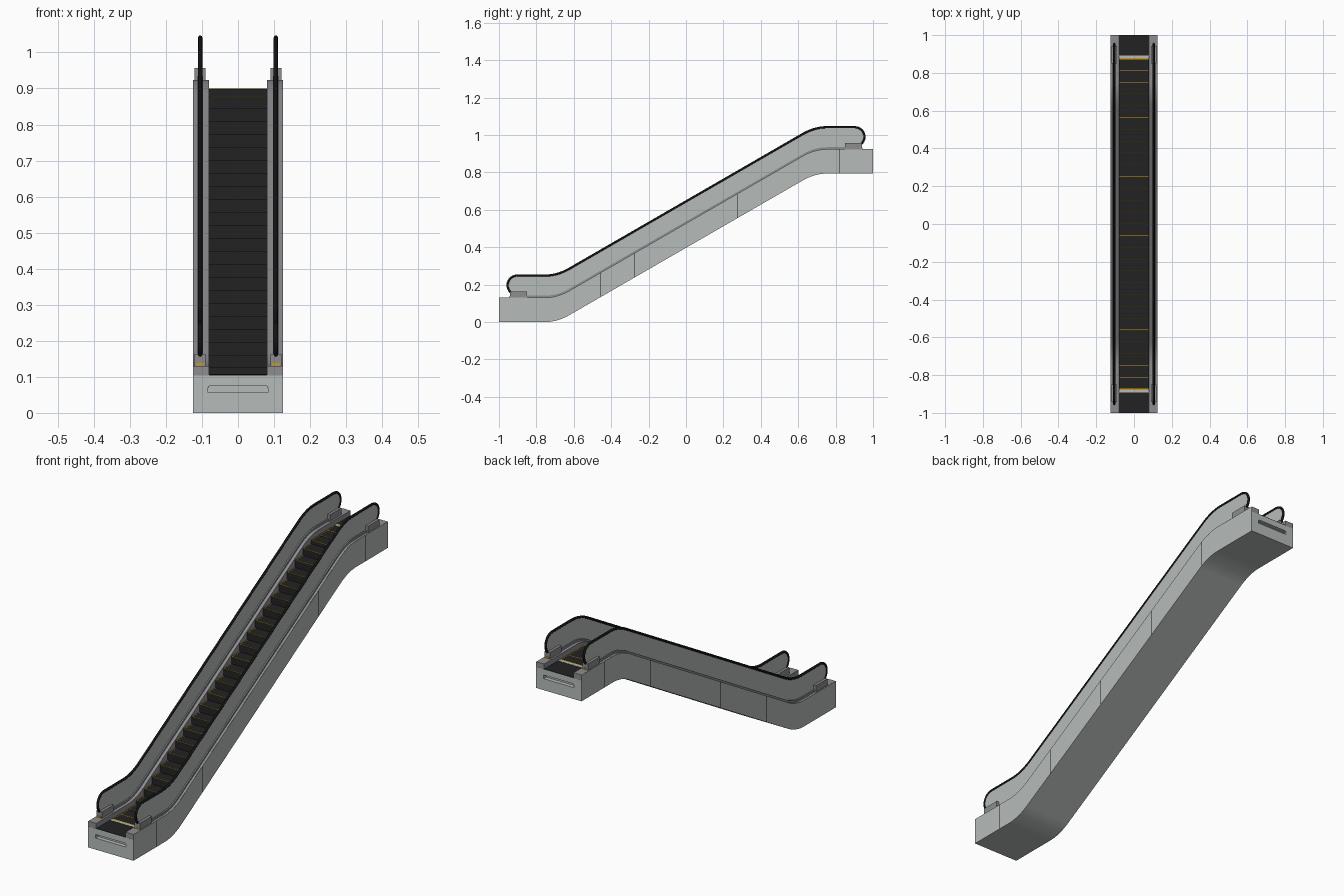
import bpy, bmesh, math

if "Cube" in bpy.data.objects:
    bpy.data.objects.remove(bpy.data.objects["Cube"])

# ---------- materials ----------
def mat(name, r, g, b):
    m = bpy.data.materials.new(name)
    m.diffuse_color = (r, g, b, 1)
    m.use_nodes = True
    m.node_tree.nodes["Principled BSDF"].inputs["Base Color"].default_value = m.diffuse_color
    return m

PANEL = mat("pale_grey_panel", 0.47, 0.505, 0.49)
METAL = mat("brushed_metal", 0.27, 0.27, 0.285)
STEP = mat("dark_step", 0.016, 0.016, 0.016)
RUBBER = mat("black_rubber", 0.007, 0.007, 0.007)
YELLOW = mat("safety_yellow", 0.62, 0.33, 0.015)

# ---------- incline: flat, bend, 30 degree slope, bend, flat ----------
SLOPE, CORNER, BEND = 0.577, 0.6875, 0.065
RISE = 2 * SLOPE * CORNER

def low(y):
    t = y + CORNER
    if t < -BEND:
        return 0.0
    return SLOPE * t if t > BEND else SLOPE * (t + BEND) ** 2 / (4 * BEND)

def base(y):
    return low(y) if y < 0 else RISE - low(-y)

def stations(a, b):
    bends = [s * CORNER + BEND * i / 5 for s in (-1, 1) for i in range(-5, 6)]
    return [a] + [y for y in bends if a < y < b] + [b]

# ---------- helpers ----------
def prisms(name, parts, material):
    """parts: list of (yz outline, x0, x1), each extruded along x"""
    bm = bmesh.new()
    for pts, x0, x1 in parts:
        a = [bm.verts.new((x0, y, z)) for y, z in pts]
        b = [bm.verts.new((x1, y, z)) for y, z in pts]
        bm.faces.new(a)
        bm.faces.new(b[::-1])
        n = len(pts)
        for i in range(n):
            j = (i + 1) % n
            bm.faces.new((a[j], a[i], b[i], b[j]))
    bmesh.ops.recalc_face_normals(bm, faces=bm.faces)
    me = bpy.data.meshes.new(name)
    bm.to_mesh(me)
    bm.free()
    me.materials.append(material)
    ob = bpy.data.objects.new(name, me)
    bpy.context.collection.objects.link(ob)
    return ob

def rect(y0, y1, z0, z1):
    return [(y0, z0), (y1, z0), (y1, z1), (y0, z1)]

def band(a, b, lo, hi):
    """outline following the incline between two heights"""
    ys = stations(a, b)
    return [(y, base(y) + lo) for y in ys] + [(y, base(y) + hi) for y in reversed(ys)]

def both(pts, x0, x1):
    return [(pts, x0, x1), (pts, -x1, -x0)]

def ends(y0, y1, z0, z1):
    """matching boxes at the lower and upper landing"""
    return [rect(y0, y1, z0, z1), rect(-y1, -y0, z0 + RISE, z1 + RISE)]

# ---------- truss body, with a recessed slot at each end ----------
body = prisms("truss_body", [(band(-0.9, 0.9, 0, 0.08), -0.1245, 0.1245)], PANEL)
landings = prisms("landing_blocks", [(p, -0.1245, 0.1245) for p in ends(-1, -0.888, 0.0, 0.104)], PANEL)
cutter = prisms("slot_cutter", [(p, -0.083, 0.083) for p in ends(-1.02, -0.98, 0.057, 0.075)], PANEL)
cutter.hide_render = True
cutter.hide_viewport = True
cut = landings.modifiers.new("slot", 'BOOLEAN')
cut.operation = 'DIFFERENCE'
cut.object = cutter
bpy.context.view_layer.objects.active = landings
cutter.hide_viewport = False
bpy.ops.object.modifier_apply(modifier="slot")
bpy.data.objects.remove(cutter)

# ---------- outer cladding and panel seams ----------
prisms("side_cladding", both(band(-1, 1, 0, 0.13), 0.124, 0.125), PANEL)
seams = []
for k in range(10):
    y = -0.821 + 0.1825 * k
    seams += both(band(y - 0.0006, y + 0.0006, 0.002, 0.128), 0.1245, 0.1252)
prisms("panel_seams", seams, RUBBER)

# ---------- decks, glass base mouldings, newel boxes ----------
prisms("deck", both(band(-0.9995, 0.9995, 0.07, 0.1305), 0.081, 0.1242), METAL)
prisms("glass_moulding", both(band(-0.85, 0.85, 0.128, 0.141), 0.097, 0.113), METAL)
prisms("newel_boxes", [q for p in ends(-0.942, -0.85, 0.128, 0.163) for q in both(p, 0.09, 0.12)], METAL)
prisms("handrail_entry_marks",
       [q for p in ends(-0.944, -0.941, 0.132, 0.139) for q in both(p, 0.095, 0.115)], YELLOW)

# ---------- balustrade panels and handrails ----------
END_Y, END_Z = 0.903, 0.197

def loop_path(r):
    arc = [math.radians(270 - 180 * i / 14) for i in range(15)]
    first = [(-END_Y + r * math.cos(a), END_Z + r * math.sin(a)) for a in arc]
    mid = [(y, base(y) + END_Z + r) for y in stations(-END_Y, END_Y)[1:-1]]
    last = [(-y, z + RISE) for y, z in reversed(first)]
    return first + mid + last

glass = loop_path(0.049) + [(y, base(y) + 0.127) for y in reversed(stations(-END_Y, END_Y))]
prisms("balustrade_panels", both(glass, 0.103, 0.107), PANEL)

cu = bpy.data.curves.new("handrails", 'CURVE')
cu.dimensions = '3D'
cu.bevel_depth = 0.006
cu.bevel_resolution = 2
cu.use_fill_caps = True
for x in (-0.105, 0.105):
    path = loop_path(0.051)
    sp = cu.splines.new('POLY')
    sp.points.add(len(path) - 1)
    for p, (y, z) in zip(sp.points, path):
        p.co = (x, y, z, 1)
cu.materials.append(RUBBER)
rail = bpy.data.objects.new("handrails", cu)
bpy.context.collection.objects.link(rail)
bpy.ops.object.select_all(action='DESELECT')
rail.select_set(True)
bpy.context.view_layer.objects.active = rail
bpy.ops.object.convert(target='MESH')
bpy.ops.object.shade_smooth_by_angle(angle=math.radians(50))

# ---------- steps with yellow edge markings ----------
PITCH, W = 0.0625, 0.0805
steps, marks = [], []
for k in range(28):
    y0 = -0.875 + PITCH * k
    y1 = y0 + PITCH
    z = base((y0 + y1) / 2) + 0.105
    steps.append((rect(y0, y1, z - 0.05, z), -W, W))
    marks.append((rect(y0, y0 + 0.003, z - 0.001, z + 0.0006), -0.078, 0.078))
    marks += both(rect(y0, y1, z - 0.001, z + 0.0006), 0.0755, 0.078)
prisms("steps", steps, STEP)
prisms("step_markings", marks, YELLOW)

# ---------- landing floor plates and combs ----------
prisms("floor_plates", [(p, -W, W) for p in ends(-0.9995, -0.891, 0.1, 0.106)], STEP)
prisms("combs", [(p, -W, W) for p in ends(-0.891, -0.879, 0.095, 0.1065)], PANEL)
prisms("comb_markings", [(p, -0.078, 0.078) for p in ends(-0.879, -0.872, 0.1, 0.1062)], YELLOW)
